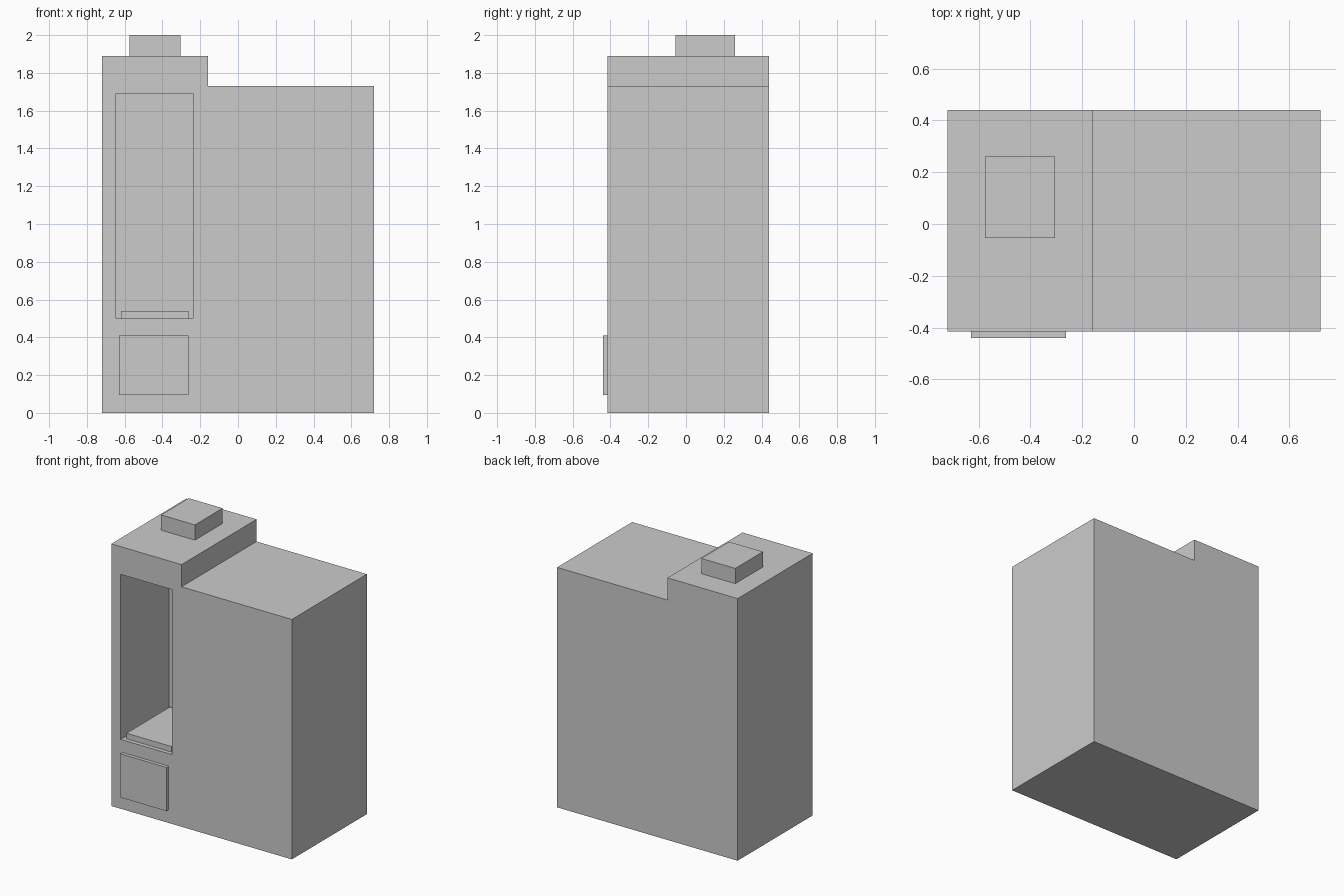
import bpy
import bmesh
from mathutils import Vector

default = bpy.data.objects.get("Cube")
if default:
    bpy.data.objects.remove(default, do_unlink=True)

# One plain grey for the whole model
grey = bpy.data.materials.new("plain grey")
grey.use_nodes = True
colour = (0.6, 0.6, 0.6, 1.0)
grey.diffuse_color = colour
grey.node_tree.nodes["Principled BSDF"].inputs["Base Color"].default_value = colour


def add_object(name, bm):
    bmesh.ops.recalc_face_normals(bm, faces=bm.faces)
    mesh = bpy.data.meshes.new(name)
    bm.to_mesh(mesh)
    bm.free()
    mesh.materials.append(grey)
    obj = bpy.data.objects.new(name, mesh)
    bpy.context.collection.objects.link(obj)
    return obj


def box(name, x, y, z):
    """Box between (low, high) pairs on each axis."""
    bm = bmesh.new()
    bmesh.ops.create_cube(bm, size=1)
    for v in bm.verts:
        v.co = Vector([lo + (c + 0.5) * (hi - lo)
                       for c, (lo, hi) in zip(v.co, (x, y, z))])
    return add_object(name, bm)


def extruded_profile(name, points, front, back):
    """Solid made by pushing an x-z outline along y."""
    bm = bmesh.new()
    face = bm.faces.new([bm.verts.new((x, front, z)) for x, z in points])
    grown = bmesh.ops.extrude_face_region(bm, geom=[face])
    verts = [g for g in grown["geom"] if isinstance(g, bmesh.types.BMVert)]
    bmesh.ops.translate(bm, verts=verts, vec=(0, back - front, 0))
    return add_object(name, bm)


SIDE, FRONT, BACK = 0.72, -0.415, 0.44
STEP, LOW_TOP, HIGH_TOP = -0.16, 1.73, 1.89

# Stepped body
body = extruded_profile("body", [(-SIDE, 0), (SIDE, 0), (SIDE, LOW_TOP),
                                 (STEP, LOW_TOP), (STEP, HIGH_TOP),
                                 (-SIDE, HIGH_TOP)], FRONT, BACK)

# Tall recess cut into the front
cutter = box("recess_cutter", (-0.645, -0.237), (FRONT - 0.2, 0.135), (0.5, 1.69))
cutter.hide_render = True
cut = body.modifiers.new("recess", 'BOOLEAN')
cut.operation = 'DIFFERENCE'
cut.solver = 'EXACT'
cut.object = cutter
bpy.context.view_layer.objects.active = body
bpy.ops.object.modifier_apply(modifier=cut.name)
bpy.data.objects.remove(cutter, do_unlink=True)

# Slab on the recess floor, front hatch and top cap
box("recess_slab", (-0.62, -0.262), (-0.385, 0.11), (0.5, 0.54))
box("front_hatch", (-0.63, -0.262), (-0.44, FRONT), (0.095, 0.41))
box("top_cap", (-0.575, -0.305), (-0.055, 0.26), (HIGH_TOP, 2.0))
